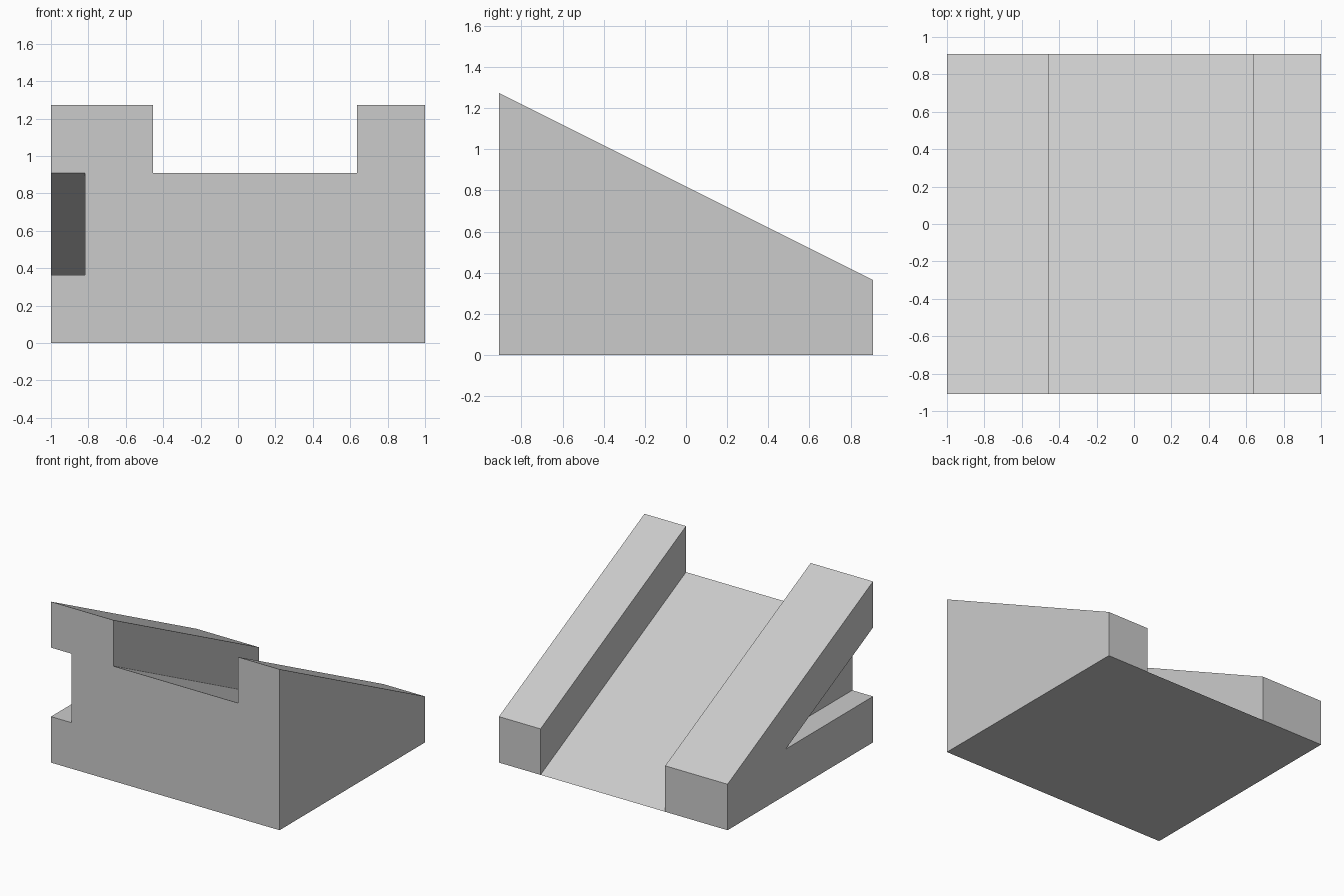
import bpy, bmesh

if "Cube" in bpy.data.objects:
    bpy.data.objects.remove(bpy.data.objects["Cube"])

U = 2 / 11  # grid unit: 11 wide, 10 deep, 7 high


def make_loft(name, front, back, y0, y1, back_faces):
    """Join a front outline to a back outline, capping both ends."""
    bm = bmesh.new()
    f = [bm.verts.new((x * U, y0 * U, z * U)) for x, z in front]
    b = [bm.verts.new((x * U, y1 * U, z * U)) for x, z in back]
    n = len(f)
    bm.faces.new(f)
    for i in range(n):
        j = (i + 1) % n
        bm.faces.new((f[i], b[i], b[j], f[j]))
    for ids in back_faces:
        bm.faces.new([b[i] for i in reversed(ids)])
    bmesh.ops.remove_doubles(bm, verts=bm.verts, dist=1e-5)
    bmesh.ops.recalc_face_normals(bm, faces=bm.faces)
    mesh = bpy.data.meshes.new(name)
    bm.to_mesh(mesh)
    bm.free()
    obj = bpy.data.objects.new(name, mesh)
    bpy.context.collection.objects.link(obj)
    return obj


# Sloped block: U-shaped front, channel floor runs out to the ground at the back
outline = [(-5.5, 0), (-2.5, 0), (3.5, 0), (5.5, 0), (5.5, 7),
           (3.5, 7), (3.5, 5), (-2.5, 5), (-2.5, 7), (-5.5, 7)]
block = make_loft("sloped_block", outline, [(x, max(0, z - 5)) for x, z in outline],
                  -5, 5, [(0, 1, 8, 9), (2, 3, 4, 5)])

# Wedge-shaped side notch: flat floor, roof parallel to the slope, pointed at the back
notch_front = [(-6.5, 2), (-4.5, 2), (-4.5, 5.5), (-6.5, 5.5)]
notch = make_loft("notch_cutter", notch_front, [(x, 2) for x, z in notch_front],
                  -6, 1, [])
notch.hide_render = True

cut = block.modifiers.new("side_notch", "BOOLEAN")
cut.operation = "DIFFERENCE"
cut.solver = "EXACT"
cut.object = notch
bpy.context.view_layer.objects.active = block
bpy.ops.object.modifier_apply(modifier=cut.name)
bpy.data.objects.remove(notch)
